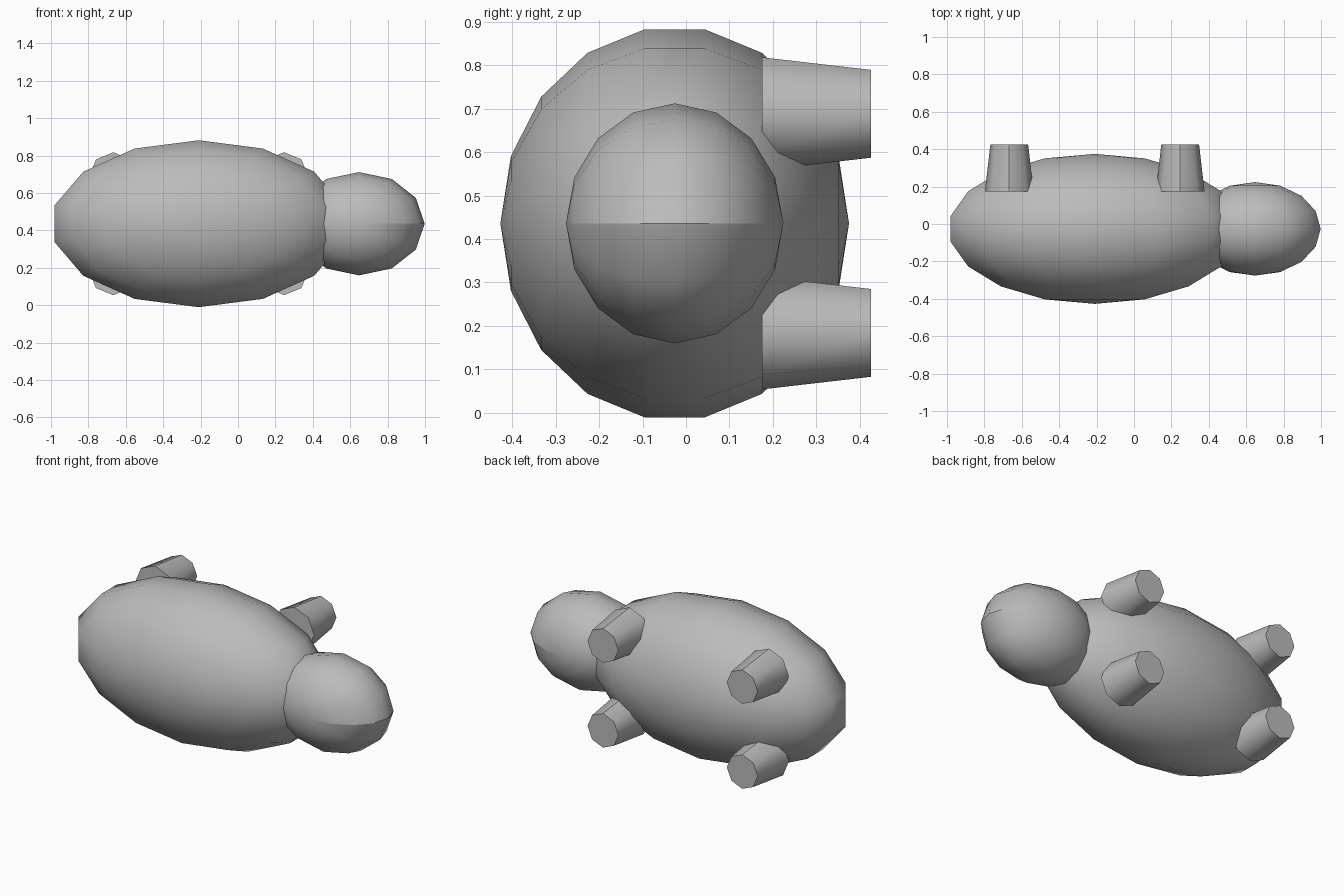
import bpy
import bmesh
from math import pi
from mathutils import Matrix, Vector

cube = bpy.data.objects.get("Cube")
if cube:
    bpy.data.objects.remove(cube, do_unlink=True)

# One plain grey for everything
GREY = (0.5, 0.5, 0.5, 1)
grey = bpy.data.materials.new("plain_grey")
grey.use_nodes = True
grey.diffuse_color = GREY
grey.node_tree.nodes["Principled BSDF"].inputs["Base Color"].default_value = GREY

MID_Y, MID_Z = -0.026, 0.436      # common axis of body and head
TO_Y = Matrix.Rotation(-pi / 2, 4, 'X')   # turns a z axis into a y axis


def finish(name, bm, centre, seam):
    """Smooth the faces, crease the seam and place the part."""
    for face in bm.faces:
        face.smooth = len(face.verts) <= 4
    for edge in bm.edges:
        cap_rim = any(len(f.verts) > 4 for f in edge.link_faces)
        edge.smooth = not (cap_rim or all(seam(v.co) for v in edge.verts))
    bmesh.ops.recalc_face_normals(bm, faces=bm.faces)
    bmesh.ops.translate(bm, verts=bm.verts, vec=Vector(centre))
    mesh = bpy.data.meshes.new(name)
    bm.to_mesh(mesh)
    bm.free()
    mesh.materials.append(grey)
    bpy.context.collection.objects.link(bpy.data.objects.new(name, mesh))


def ellipsoid(name, x, radii, segments, rings):
    """Stretched sphere with its poles at the front and back."""
    bm = bmesh.new()
    bmesh.ops.create_uvsphere(bm, u_segments=segments, v_segments=rings, radius=1)
    bmesh.ops.transform(bm, verts=bm.verts, matrix=Matrix.Diagonal((*radii, 1)) @ TO_Y)
    finish(name, bm, (x, MID_Y, MID_Z),
           lambda co: abs(co.z) < 0.001 and co.x > -0.001)


def leg(name, x, z):
    """Tapered eight-sided peg pointing backwards."""
    bm = bmesh.new()
    bmesh.ops.create_cone(bm, cap_ends=True, segments=8,
                          radius1=0.13, radius2=0.101, depth=0.251)
    bmesh.ops.transform(bm, verts=bm.verts, matrix=TO_Y)
    finish(name, bm, (x, 0.3, z),
           lambda co: abs(co.x) < 0.001 and co.z > 0)


# Body and head
ellipsoid("body", -0.21, (0.802, 0.401, 0.453), 14, 9)
ellipsoid("head", 0.647, (0.351, 0.25, 0.276), 12, 8)

# Two pairs of legs, mirrored about the middle of the body
for end, x in (("rear", -0.667), ("fore", 0.247)):
    for side, dz in (("upper", 0.252), ("lower", -0.252)):
        leg(f"{side}_{end}_leg", x, MID_Z + dz)
